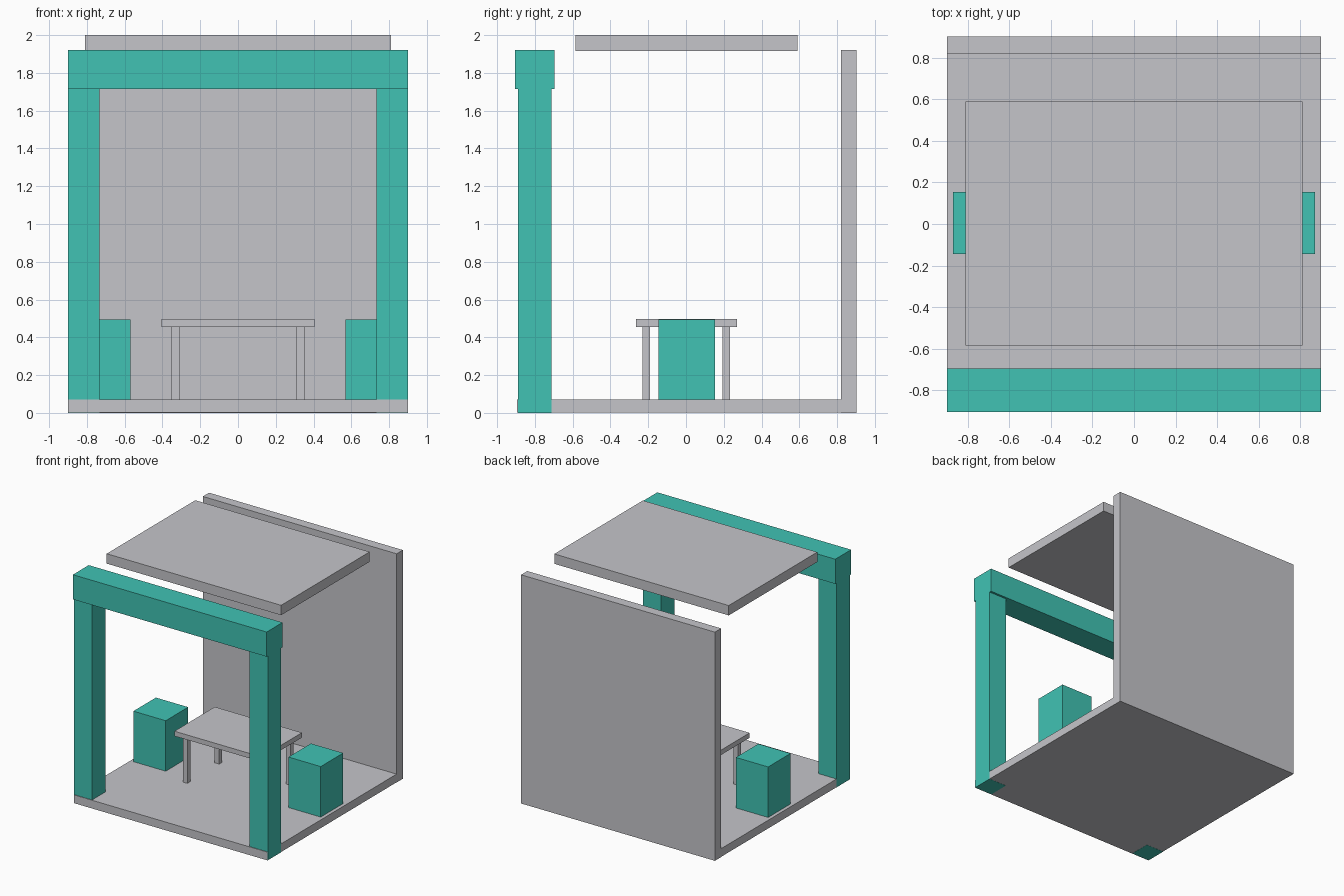
import bpy

if "Cube" in bpy.data.objects:
    bpy.data.objects.remove(bpy.data.objects["Cube"])


def material(name, rgb):
    m = bpy.data.materials.new(name)
    m.diffuse_color = (*rgb, 1.0)
    m.use_nodes = True
    m.node_tree.nodes["Principled BSDF"].inputs["Base Color"].default_value = m.diffuse_color
    return m


GREY = material("light_grey", (0.56, 0.56, 0.59))
TEAL = material("teal", (0.052, 0.545, 0.456))


def box(name, x, y, z, mat):
    """Axis-aligned box from (min, max) ranges."""
    bpy.ops.mesh.primitive_cube_add(size=1, location=[(a + b) / 2 for a, b in (x, y, z)])
    ob = bpy.context.object
    ob.name = name
    ob.scale = [b - a for a, b in (x, y, z)]
    bpy.ops.object.transform_apply(location=False, rotation=False, scale=True)
    ob.data.materials.append(mat)
    return ob


# Shell: floor slab, back wall and floating roof panel
box("floor", (-0.899, 0.899), (-0.895, 0.90), (0.001, 0.07), GREY)
box("back_wall", (-0.90, 0.90), (0.82, 0.902), (0.0, 1.92), GREY)
box("roof_panel", (-0.81, 0.81), (-0.585, 0.59), (1.917, 2.0), GREY)

# Front beam
box("front_beam", (-0.90, 0.90), (-0.905, -0.695), (1.715, 1.922), TEAL)

# Table top
box("table_top", (-0.405, 0.405), (-0.265, 0.27), (0.455, 0.496), GREY)

for side, s in (("left", -1), ("right", 1)):
    def span(a, b):
        return tuple(sorted((s * a, s * b)))

    # Post and stool on each side
    box(side + "_post", span(0.732, 0.90), (-0.89, -0.713), (0.0, 1.715), TEAL)
    box(side + "_stool", span(0.57, 0.87), (-0.145, 0.153), (0.07, 0.494), TEAL)

    # Table legs
    for end, y in (("front", (-0.23, -0.19)), ("back", (0.193, 0.233))):
        box(f"{end}_{side}_table_leg", span(0.31, 0.352), y, (0.07, 0.455), GREY)
